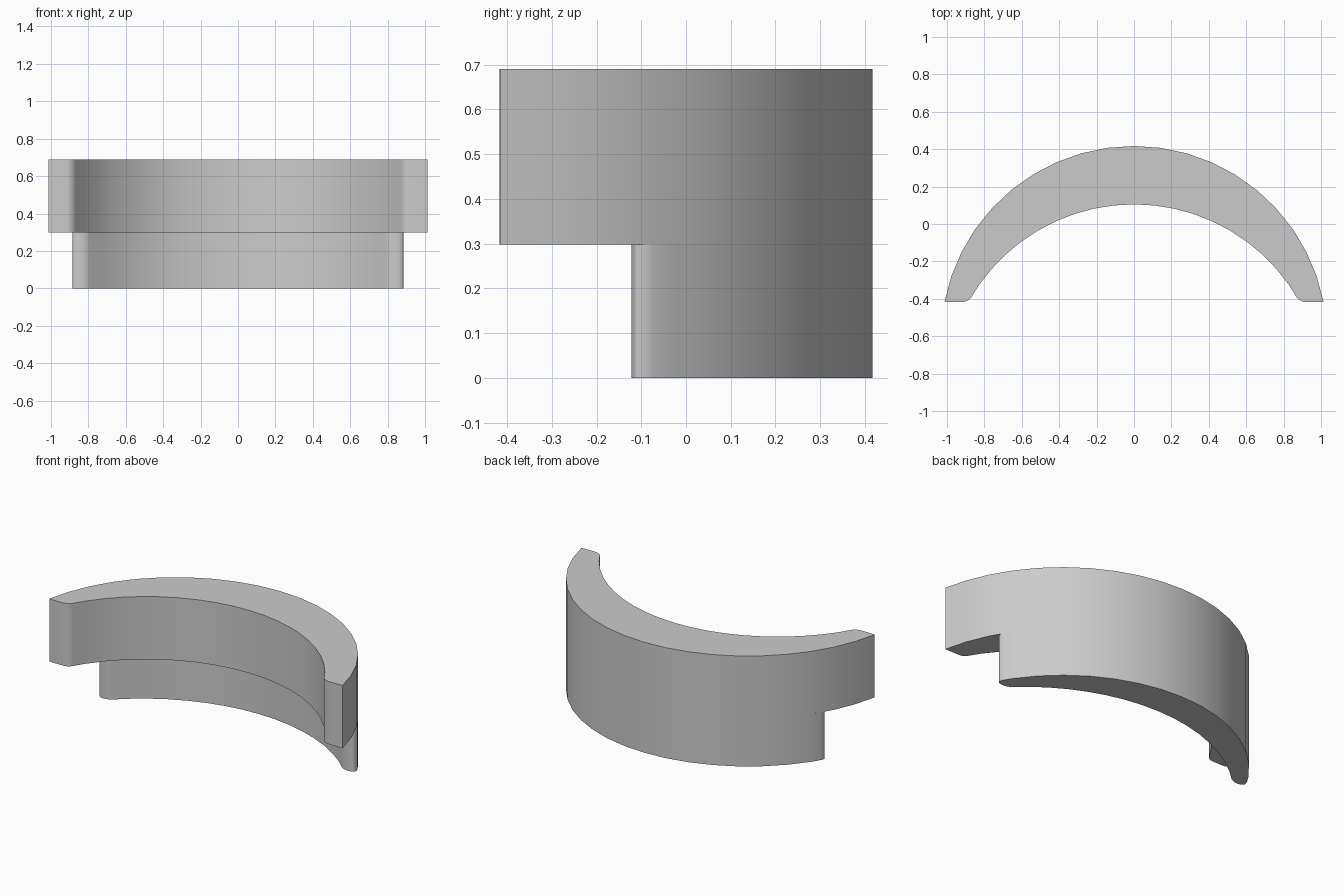
import bpy
import bmesh
import math

cube = bpy.data.objects.get("Cube")
if cube:
    bpy.data.objects.remove(cube, do_unlink=True)

grey = bpy.data.materials.new("plain_grey")
grey.use_nodes = True
COLOUR = (0.6, 0.6, 0.6, 1)
grey.diffuse_color = COLOUR
grey.node_tree.nodes["Principled BSDF"].inputs["Base Color"].default_value = COLOUR

BACK = 0.417


def arc(radius, apex, y_end, step):
    """Symmetric arc bulging to +y, from the -x end to the +x end, cut off at y_end."""
    centre = apex - radius
    end = math.acos((y_end - centre) / radius)
    count = math.ceil(end / math.radians(step) - 0.01)
    half = [i * math.radians(step) for i in range(1, count)] + [end]
    angles = [-a for a in reversed(half)] + [0] + half
    return [(radius * math.sin(a), centre + radius * math.cos(a)) for a in angles]


def crescent(name, inner_radius, inner_apex, inner_step, y_end, z0, z1, top_cap):
    outer = arc(1.033, BACK, y_end, 7.88)
    inner = arc(inner_radius, inner_apex, y_end, inner_step)
    bm = bmesh.new()
    verts = [bm.verts.new((x, y, z0)) for x, y in outer + inner[::-1]]
    base = bm.faces.new(verts)

    # extrude the footprint
    top = bmesh.ops.extrude_face_region(bm, geom=[base], use_keep_orig=True)["geom"]
    for v in top:
        if isinstance(v, bmesh.types.BMVert):
            v.co.z = z1

    # round the tips, wider on the outside corner
    tips = ((abs(outer[0][0]), 0.055), (abs(inner[0][0]), 0.03))
    for tip_x, offset in tips:
        edges = [e for e in bm.edges
                 if abs(e.verts[0].co.z - e.verts[1].co.z) > 0.1
                 and all(abs(abs(v.co.x) - tip_x) < 1e-4
                         and abs(v.co.y - y_end) < 1e-4 for v in e.verts)]
        bmesh.ops.bevel(bm, geom=edges, offset=offset, segments=5,
                        profile=0.5, affect='EDGES', clamp_overlap=False)
    bmesh.ops.recalc_face_normals(bm, faces=bm.faces)

    # the joint with the part above needs no cap
    if not top_cap:
        caps = [f for f in bm.faces if all(v.co.z > z1 - 1e-4 for v in f.verts)]
        bmesh.ops.delete(bm, geom=caps, context='FACES')

    mesh = bpy.data.meshes.new(name)
    bm.to_mesh(mesh)
    bm.free()
    mesh.materials.append(grey)
    obj = bpy.data.objects.new(name, mesh)
    bpy.context.collection.objects.link(obj)
    bpy.ops.object.select_all(action='DESELECT')
    obj.select_set(True)
    bpy.context.view_layer.objects.active = obj
    bpy.ops.object.shade_smooth_by_angle(angle=math.radians(30))


# wide upper band and the shorter, thinner band below it
crescent("upper_crescent", 1.012, 0.105, 6.1, -BACK, 0.298, 0.69, True)
crescent("lower_crescent", 1.157, 0.211, 5.6, -0.122, 0, 0.298, False)
